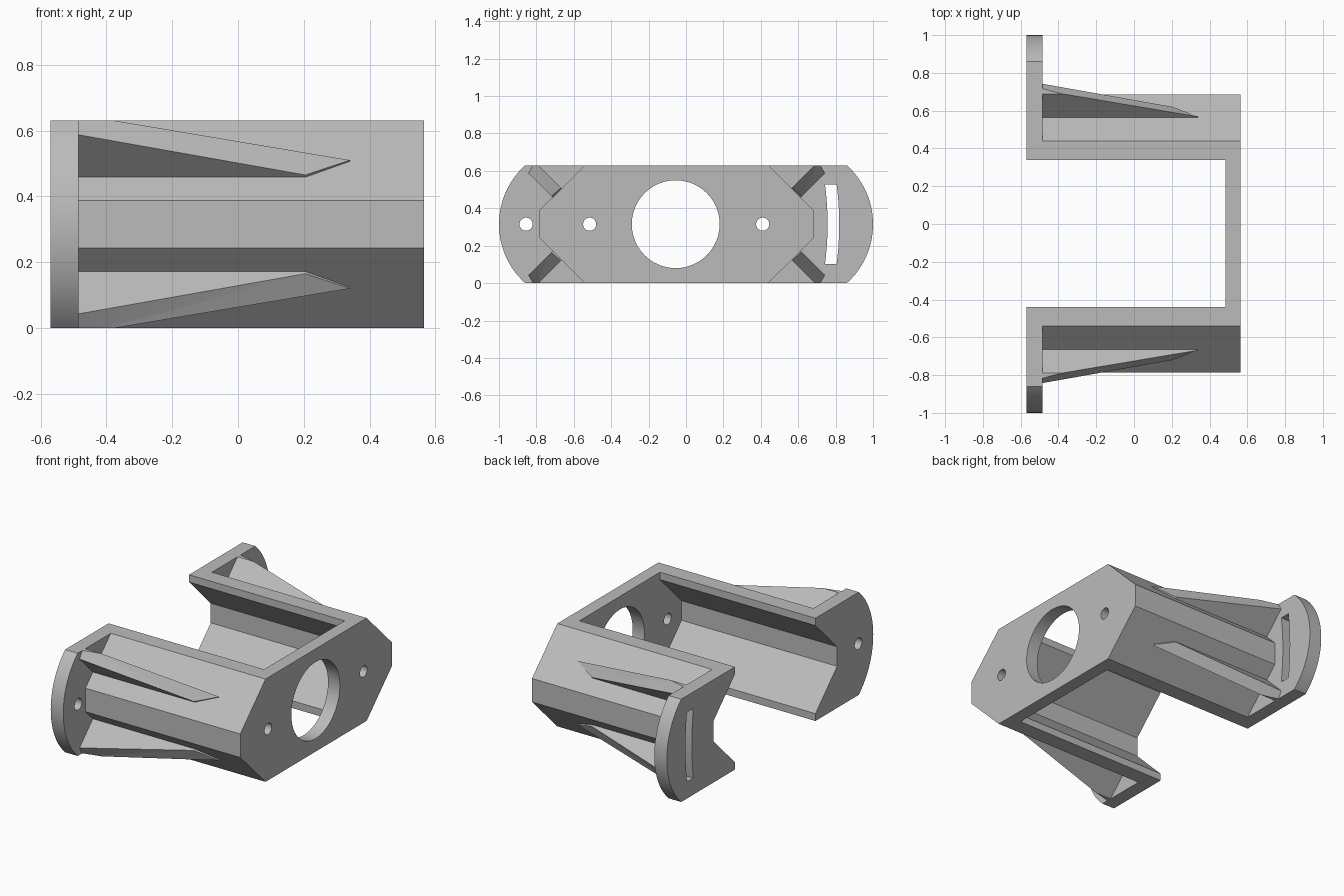
import bpy, bmesh, math
from mathutils import Vector

if "Cube" in bpy.data.objects:
    bpy.data.objects.remove(bpy.data.objects["Cube"], do_unlink=True)

HEIGHT = 0.63
MID = HEIGHT / 2
AXIS = -0.05            # y of the channel's centre line
BACK, FOOT, PLATE, FACE = -0.57, -0.485, 0.485, 0.565

grey = bpy.data.materials.new("plain grey")
grey.use_nodes = True
colour = (0.5, 0.5, 0.5, 1)
grey.diffuse_color = colour
grey.node_tree.nodes["Principled BSDF"].inputs["Base Color"].default_value = colour


def finish(name, bm):
    bmesh.ops.recalc_face_normals(bm, faces=bm.faces)
    mesh = bpy.data.meshes.new(name)
    bm.to_mesh(mesh)
    bm.free()
    mesh.materials.append(grey)
    obj = bpy.data.objects.new(name, mesh)
    bpy.context.collection.objects.link(obj)
    return obj


def extrude_x(name, profile, x0, x1):
    """Solid from a (y, z) outline, running from x0 to x1."""
    bm = bmesh.new()
    face = bm.faces.new([bm.verts.new((x0, y, z)) for y, z in profile])
    top = bmesh.ops.extrude_face_region(bm, geom=[face])["geom"]
    verts = [v for v in top if isinstance(v, bmesh.types.BMVert)]
    bmesh.ops.translate(bm, verts=verts, vec=(x1 - x0, 0, 0))
    return finish(name, bm)


def both_sides(half):
    """Outline mirrored about the channel axis from (distance, z) points."""
    return [(AXIS + d, z) for d, z in half] + [(AXIS - d, z) for d, z in reversed(half)]


def arc(cy, radius, half_angle, start=0.0, steps=32):
    return [(cy + radius * math.cos(start + t), MID + radius * math.sin(start + t))
            for t in [half_angle * (2 * i / steps - 1) for i in range(steps + 1)]]


def combine(target, other, operation):
    mod = target.modifiers.new(operation.lower(), "BOOLEAN")
    mod.operation = operation
    mod.solver = "EXACT"
    mod.object = other
    with bpy.context.temp_override(object=target, active_object=target,
                                   selected_objects=[target]):
        bpy.ops.object.modifier_apply(modifier=mod.name)
    bpy.data.objects.remove(other, do_unlink=True)


def rib(side, flip):
    """Tapered gusset standing on one sloped wall, trimmed to the body height."""
    bm = bmesh.new()
    x0 = FOOT - 0.04
    rings = []
    # distance from axis, height, tip x, rise per unit of x
    for d, z, tip, slope in ((0.67, 0.465, 0.205, 0.177), (0.618, 0.51, 0.34, 0.168)):
        rise = (tip - x0) * slope
        sunk = 0.03
        points = ((x0, d - sunk, z - sunk), (x0, d + rise, z + rise),
                  (tip, d, z), (tip, d - sunk, z - sunk))
        rings.append([bm.verts.new((x, AXIS + side * e, HEIGHT - h if flip else h))
                      for x, e, h in points])
    a, b = rings
    bm.faces.new(a)
    bm.faces.new(b[::-1])
    for i in range(4):
        j = (i + 1) % 4
        bm.faces.new((a[i], b[i], b[j], a[j]))
    bmesh.ops.triangulate(bm, faces=[f for f in bm.faces])
    limit, normal = (0, -1) if flip else (HEIGHT, 1)
    bmesh.ops.bisect_plane(bm, geom=bm.verts[:] + bm.edges[:] + bm.faces[:],
                           plane_co=Vector((0, 0, limit)),
                           plane_no=Vector((0, 0, normal)), clear_outer=True)
    bmesh.ops.holes_fill(bm, edges=[e for e in bm.edges if e.is_boundary])
    return finish("rib", bm)


# Channel body with six-sided end plate
outer = [(0.49, 0), (0.735, 0.243), (0.735, 0.387), (0.49, HEIGHT)]
bracket = extrude_x("bracket", both_sides(outer), FOOT - 0.04, FACE)

# Mounting feet with rounded ends
sagitta = 0.14
radius = (MID ** 2 + sagitta ** 2) / (2 * sagitta)
sweep = math.asin(MID / radius)
feet = arc(1 - radius, radius, sweep) + arc(radius - 1, radius, sweep, math.pi)
combine(bracket, extrude_x("feet", feet, BACK, FOOT), "UNION")

# Four tapered ribs
for side in (-1, 1):
    for flip in (False, True):
        combine(bracket, rib(side, flip), "UNION")

# Open channel between the walls
inner = [(0.39, -0.2), (0.39, 0.045), (0.60, 0.255), (0.60, 0.375),
         (0.39, 0.585), (0.39, 0.9)]
combine(bracket, extrude_x("channel", both_sides(inner), BACK - 0.1, PLATE), "DIFFERENCE")

# Round holes: large opening, two plate screws, one foot pivot
PIVOT = -0.855
for y, r, x0, x1 in ((-0.055, 0.235, 0.4, 0.7), (-0.515, 0.035, 0.4, 0.7),
                     (0.41, 0.035, 0.4, 0.7), (PIVOT, 0.035, -0.7, -0.45)):
    circle = arc(y, r, math.pi, steps=48)[:-1]
    combine(bracket, extrude_x("hole", circle, x0, x1), "DIFFERENCE")

# Curved adjustment slot, concentric with the pivot
half = 0.213
slot = []
for r, order in ((1.612, 1), (1.674, -1)):
    slot += arc(PIVOT, r, math.asin(half / r), steps=16)[::order]
combine(bracket, extrude_x("slot", slot, -0.7, -0.45), "DIFFERENCE")

# One material, crisp edges, smooth curves
bracket.data.materials.clear()
bracket.data.materials.append(grey)
for poly in bracket.data.polygons:
    poly.material_index = 0
bpy.ops.object.select_all(action="DESELECT")
bracket.select_set(True)
bpy.context.view_layer.objects.active = bracket
bpy.ops.object.shade_smooth_by_angle(angle=math.radians(20))
